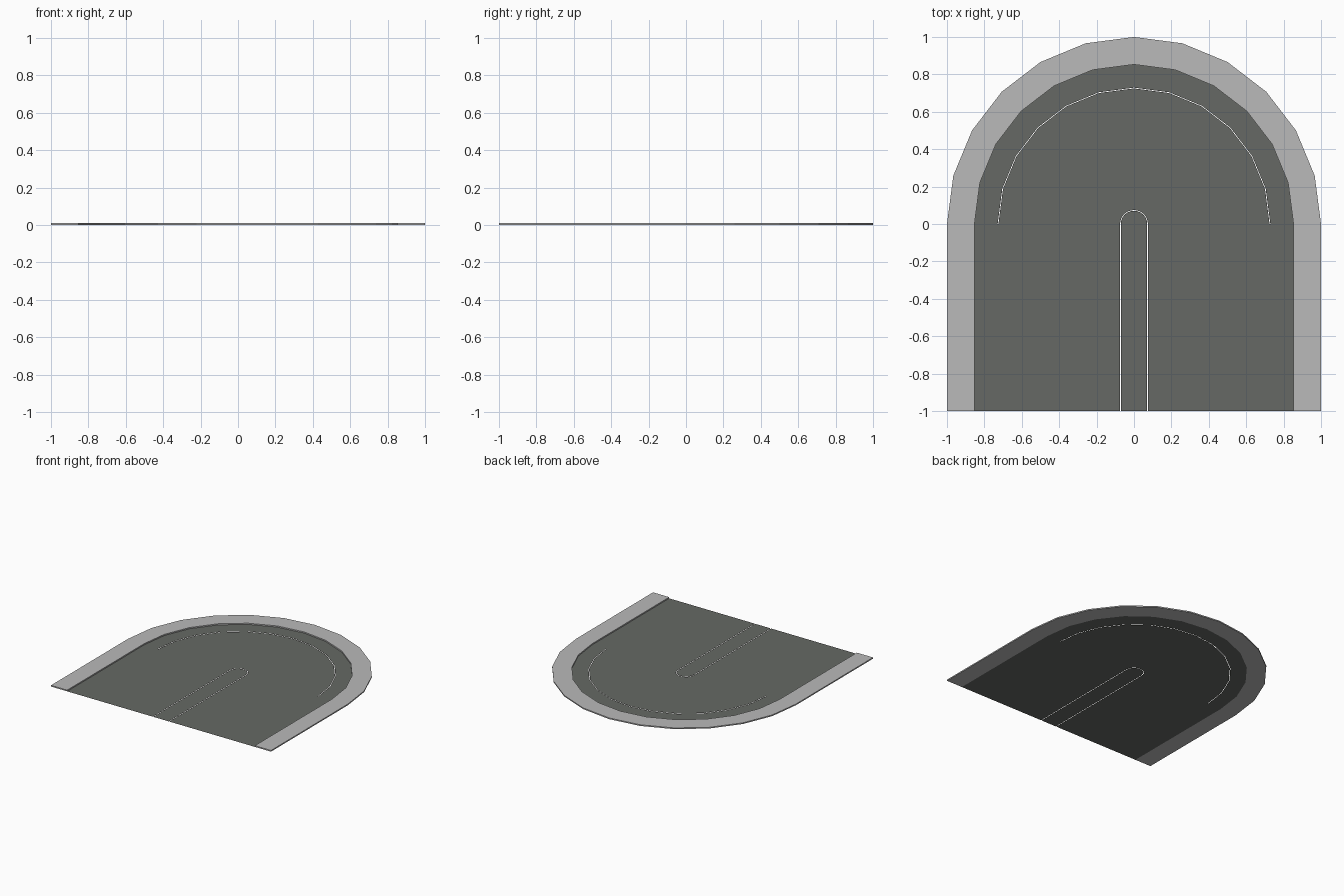
import bpy, bmesh, math

if "Cube" in bpy.data.objects:
    bpy.data.objects.remove(bpy.data.objects["Cube"])

SEGS = 12          # facets in the half-round end
R_OUT, R_IN = 1.0, 0.853
KERB_H = 0.01
GAP = 0.004        # hairline seams between paving pieces
R_SEAM, R_MID = 0.727, 0.0725


def material(name, rgb):
    m = bpy.data.materials.new(name)
    m.diffuse_color = (*rgb, 1)
    m.use_nodes = True
    m.node_tree.nodes["Principled BSDF"].inputs["Base Color"].default_value = m.diffuse_color
    return m


def arch(r):
    """U-shaped outline: straight legs and a half-round end."""
    arc = [(r * math.cos(math.pi * i / SEGS), r * math.sin(math.pi * i / SEGS))
           for i in range(SEGS + 1)]
    return [(r, -1)] + arc + [(-r, -1)]


def finish(bm, name, mat):
    me = bpy.data.meshes.new(name)
    bm.to_mesh(me)
    bm.free()
    me.materials.append(mat)
    ob = bpy.data.objects.new(name, me)
    bpy.context.collection.objects.link(ob)
    return ob


def band(name, r0, r1, mat, height=0):
    """Arch-shaped band between two radii, flat or extruded upward."""
    bm = bmesh.new()
    a = [bm.verts.new((x, y, 0)) for x, y in arch(r0)]
    b = [bm.verts.new((x, y, 0)) for x, y in arch(r1)]
    for i in range(len(a) - 1):
        bm.faces.new((a[i], b[i], b[i + 1], a[i + 1]))
    if height:
        ret = bmesh.ops.extrude_face_region(bm, geom=bm.faces[:], use_keep_orig=True)
        top = [g for g in ret["geom"] if isinstance(g, bmesh.types.BMVert)]
        bmesh.ops.translate(bm, verts=top, vec=(0, 0, height))
        bmesh.ops.recalc_face_normals(bm, faces=bm.faces[:])
    return finish(bm, name, mat)


def plate(name, outline, mat):
    bm = bmesh.new()
    bm.faces.new([bm.verts.new((x, y, 0)) for x, y in outline])
    return finish(bm, name, mat)


pavement = material("light grey pavement", (0.49, 0.49, 0.49))
asphalt = material("dark grey asphalt", (0.133, 0.141, 0.128))

# raised pavement around the road end
band("pavement", R_IN, R_OUT, pavement, KERB_H)

# road surface in three nested pieces with fine seams
g = GAP / 2
band("outer_road", R_SEAM + g, R_IN, asphalt)
band("inner_road", R_MID + g, R_SEAM - g, asphalt)
plate("middle_strip", arch(R_MID - g), asphalt)

# the outer seam is closed along the straight sides
for side, s in (("right", 1), ("left", -1)):
    a, b = sorted((s * (R_SEAM - g), s * (R_SEAM + g)))
    plate(side + "_seam_fill", [(a, -1), (b, -1), (b, 0), (a, 0)], asphalt)
